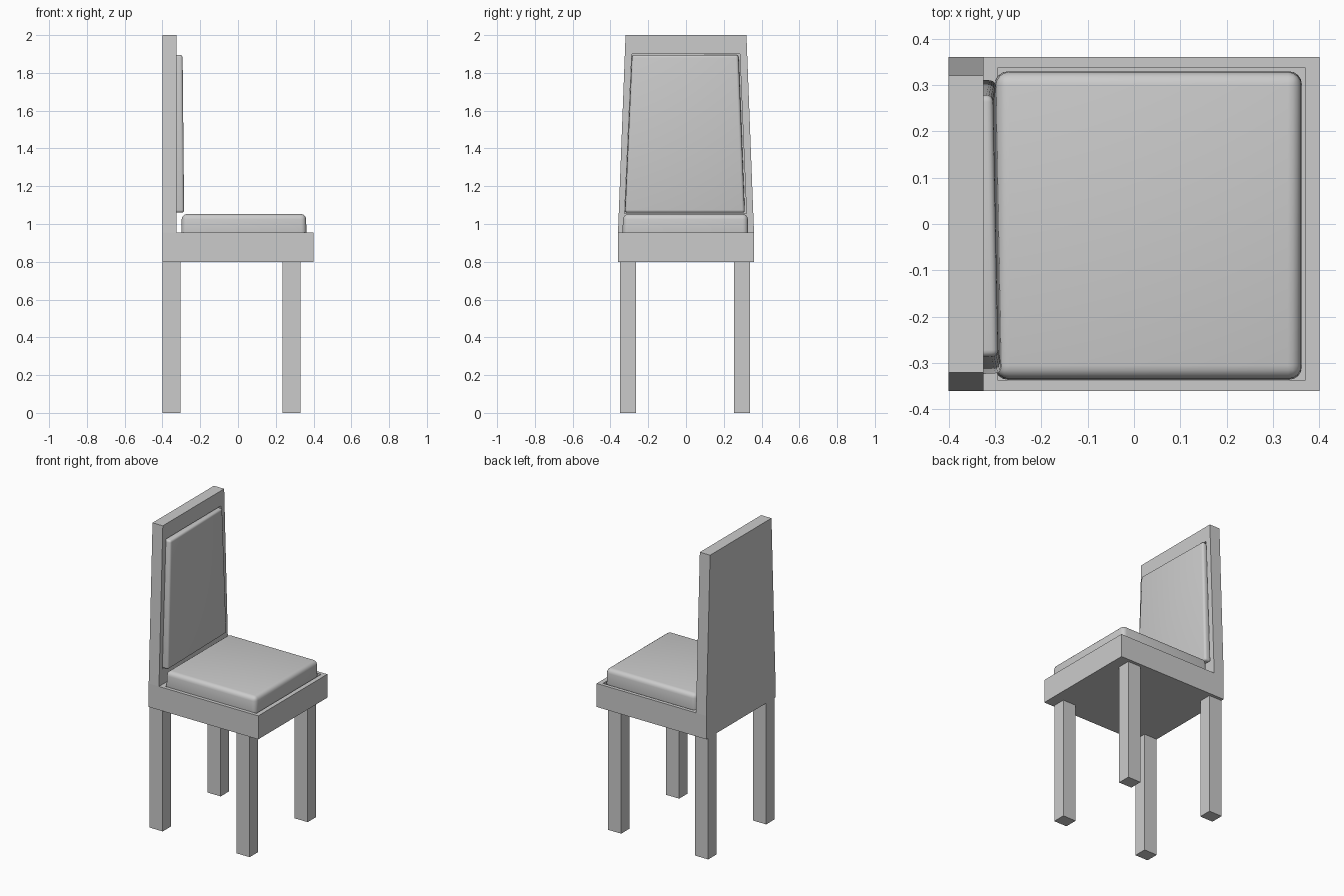
import bpy, bmesh
from mathutils import Vector

if "Cube" in bpy.data.objects:
    bpy.data.objects.remove(bpy.data.objects["Cube"])


def make_object(name, bm):
    bmesh.ops.recalc_face_normals(bm, faces=bm.faces[:])
    me = bpy.data.meshes.new(name)
    bm.to_mesh(me)
    bm.free()
    ob = bpy.data.objects.new(name, me)
    bpy.context.collection.objects.link(ob)
    return ob


def prism(bottom, top):
    """Closed six-sided solid between two quads."""
    bm = bmesh.new()
    b = [bm.verts.new(p) for p in bottom]
    t = [bm.verts.new(p) for p in top]
    bm.faces.new(b[::-1])
    bm.faces.new(t)
    for i in range(4):
        j = (i + 1) % 4
        bm.faces.new((b[i], b[j], t[j], t[i]))
    return bm


def rect(x0, x1, y0, y1, z):
    return [(x0, y0, z), (x1, y0, z), (x1, y1, z), (x0, y1, z)]


def recess(bm, face, corners, depth):
    """Inset a face to the given outline, then sink it."""
    bmesh.ops.inset_individual(bm, faces=[face], thickness=0.02)
    targets = [Vector(c) for c in corners]
    for v in list(face.verts):
        near = min(targets, key=lambda t: (t - v.co).length)
        targets.remove(near)
        v.co = near
    n = face.normal.copy()
    bmesh.ops.inset_individual(bm, faces=[face], thickness=0.0)
    for v in face.verts:
        v.co -= n * depth


def cushion(name, bm, width, segments):
    ob = make_object(name, bm)
    bev = ob.modifiers.new("rounded_edges", 'BEVEL')
    bev.width = width
    bev.segments = segments
    bev.limit_method = 'NONE'
    for p in ob.data.polygons:
        p.use_smooth = True
    return ob


# Seat frame and tapered back as one L-shaped body
profile = [(-.4, .8), (.4, .8), (.4, .955), (-.325, .955),
           (-.325, 2), (-.4, 2), (-.4, .955)]
bm = bmesh.new()
near, far = [], []
for x, z in profile:
    hy = .32 if z > 1.5 else .36
    near.append(bm.verts.new((x, -hy, z)))
    far.append(bm.verts.new((x, hy, z)))
strips = []
for i in range(7):
    j = (i + 1) % 7
    strips.append(bm.faces.new((near[j], near[i], far[i], far[j])))
for side in (near, far):
    bm.faces.new([side[k] for k in (0, 1, 2, 3, 6)])
    bm.faces.new([side[k] for k in (6, 3, 4, 5)])
bmesh.ops.recalc_face_normals(bm, faces=bm.faces[:])
bm.normal_update()
# Shallow recesses that hold the cushions
recess(bm, strips[2], rect(-.295, .37, -.337, .337, .955), .02)
recess(bm, strips[3], [(-.325, -.325, 1.055), (-.325, .32, 1.055),
                       (-.325, .285, 1.9), (-.325, -.287, 1.9)], .015)
make_object("seat_frame_and_back", bm)

# Seat cushion
cushion("seat_cushion",
        prism(rect(-.301, .363, -.337, .33, .925),
              rect(-.297, .36, -.333, .327, 1.053)), .028, 4)

# Back cushion, slightly askew
cushion("back_cushion",
        prism([(-.345, -.325, 1.06), (-.285, -.322, 1.06),
               (-.297, .31, 1.06), (-.345, .312, 1.06)],
              [(-.345, -.287, 1.895), (-.293, -.285, 1.895),
               (-.304, .277, 1.895), (-.345, .279, 1.895)]), .014, 4)

# Legs
for xn, x0, x1 in (("back", -.4, -.305), ("front", .235, .33)):
    for yn, y0, y1 in (("right", -.35, -.265), ("left", .255, .34)):
        make_object(f"{xn}_{yn}_leg",
                    prism(rect(x0, x1, y0, y1, 0), rect(x0, x1, y0, y1, .8)))
